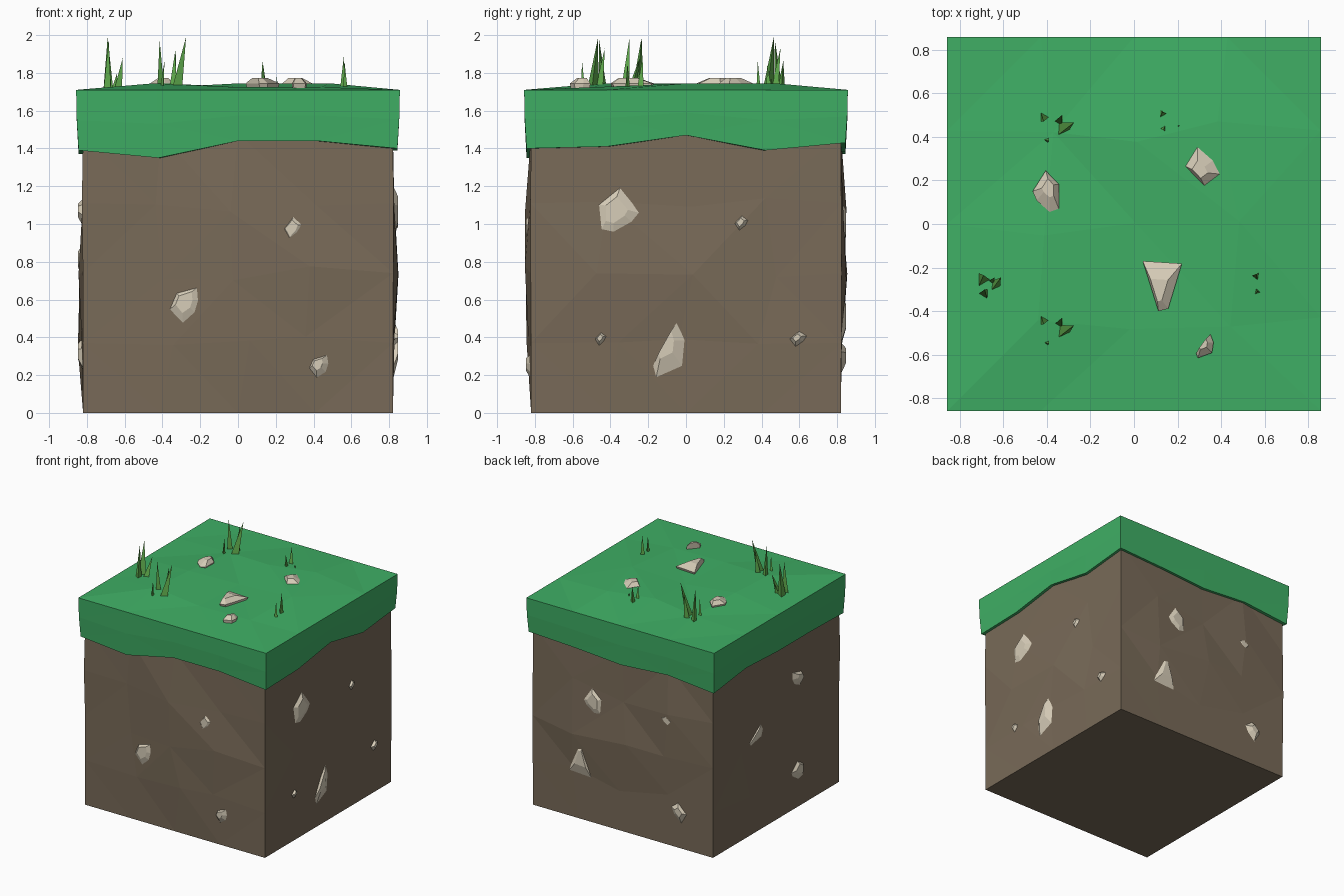
import bpy, bmesh, math, random
from mathutils import Vector

if "Cube" in bpy.data.objects:
    bpy.data.objects.remove(bpy.data.objects["Cube"])

random.seed(7)


def material(name, rgb):
    m = bpy.data.materials.new(name)
    m.diffuse_color = (*rgb, 1)
    m.use_nodes = True
    m.node_tree.nodes["Principled BSDF"].inputs["Base Color"].default_value = m.diffuse_color
    return m


DIRT = material("dirt brown", (0.19, 0.145, 0.098))
GRASS = material("grass green", (0.05, 0.43, 0.13))
BLADE = material("blade green", (0.12, 0.42, 0.075))
ROCK = material("pale stone", (0.68, 0.61, 0.48))


def finish(bm, name, mat):
    bmesh.ops.recalc_face_normals(bm, faces=bm.faces)
    me = bpy.data.meshes.new(name)
    bm.to_mesh(me)
    bm.free()
    me.materials.append(mat)
    ob = bpy.data.objects.new(name, me)
    bpy.context.collection.objects.link(ob)
    return ob


# Dirt block: gridded box with uneven faceted walls, hidden top left open
W, H = 0.82, 1.48
bm = bmesh.new()
bmesh.ops.create_cube(bm, size=2)
bmesh.ops.subdivide_edges(bm, edges=bm.edges[:], cuts=3, use_grid_fill=True)
for v in bm.verts:
    x, y, z = v.co
    v.co = (x * W, y * W, (z + 1) / 2 * H)
    if abs(z) < 0.99:
        on_x, on_y = abs(x) > 0.99, abs(y) > 0.99
        if on_x and on_y:
            push = random.uniform(-0.003, 0.012)
        else:
            push = random.uniform(-0.035, 0.012)
            v.co.z += random.uniform(-0.05, 0.05)
            slide = random.uniform(-0.07, 0.07)
            v.co.x += 0 if on_x else slide
            v.co.y += 0 if on_y else slide
        if on_x:
            v.co.x += math.copysign(push, x)
        if on_y:
            v.co.y += math.copysign(push, y)
top = [f for f in bm.faces if f.calc_center_median().z > H - 0.01]
bmesh.ops.delete(bm, geom=top, context='FACES')
bmesh.ops.triangulate(bm, faces=[f for f in bm.faces if f.calc_center_median().z > 0.01])
finish(bm, "dirt_block", DIRT)

# Grass cap: bumpy top, skirt with a wavy lower edge, narrow lip underneath
G = 0.857
bm = bmesh.new()
grid = {}
for i in range(5):
    for j in range(5):
        inner = 0 < i < 4 and 0 < j < 4
        z = random.choice((1.725, 1.745, 1.76)) if inner else 1.71
        sx, sy = (random.uniform(-0.06, 0.06) if inner else 0 for _ in "ab")
        grid[i, j] = bm.verts.new(((i - 2) / 2 * G + sx, (j - 2) / 2 * G + sy, z))
for i in range(4):
    for j in range(4):
        bm.faces.new((grid[i, j], grid[i + 1, j], grid[i + 1, j + 1], grid[i, j + 1]))
rim = ([(i, 0) for i in range(4)] + [(4, j) for j in range(4)]
       + [(i, 4) for i in range(4, 0, -1)] + [(0, j) for j in range(4, 0, -1)])
# lower edge heights running front, right, back, left
edge = [1.39, 1.35, 1.44, 1.44, 1.40, 1.41, 1.47, 1.39,
        1.43, 1.41, 1.38, 1.41, 1.37, 1.42, 1.40, 1.40]
rings = [[grid[k] for k in rim]]
for scale, blend in ((0.996, 0.5), (0.985, 1), (0.945, 1)):
    ring = []
    for k, z in zip(rim, edge):
        p = grid[k].co
        ring.append(bm.verts.new((p.x * scale, p.y * scale, 1.71 + (z - 1.71) * blend)))
    rings.append(ring)
for a, b in zip(rings, rings[1:]):
    for k in range(16):
        n = (k + 1) % 16
        bm.faces.new((a[k], b[k], b[n], a[n]))
bmesh.ops.triangulate(bm, faces=bm.faces[:])
finish(bm, "grass_cap", GRASS)

# Stones: outline templates in a unit box, hulled into faceted lumps
SHAPES = {
    "chunk": [(-.5, .17), (0, .5), (.5, 0), (.35, -.22), (-.15, -.5), (-.5, -.42)],
    "wedge": [(.32, .5), (.5, .15), (.41, -.28), (-.4, -.5), (-.5, -.3)],
    "gem": [(.05, .5), (.5, .2), (.3, -.15), (-.15, -.5), (-.5, 0)],
    "tri": [(-.1, .5), (.15, .45), (.5, -.45), (-.5, -.5)],
    "lump": [(.45, .5), (.5, .1), (.35, -.25), (-.1, -.5), (-.5, -.1), (-.3, .3)],
}
UP = Vector((0, 0, 1))
X, Y = Vector((1, 0, 0)), Vector((0, 1, 0))
# side: horizontal axis, vertical axis, outward normal, surface distance
SIDES = {"front": (X, UP, -Y, 0.815), "right": (Y, UP, X, 0.815),
         "back": (X, UP, Y, 0.815), "left": (Y, UP, -X, 0.815),
         "top": (X, Y, UP, 1.74)}
# side, shape, centre u, centre v, width, height
STONES = [
    ("front", "lump", -0.27, 0.565, 0.20, 0.25), ("front", "gem", 0.295, 0.96, 0.15, 0.20),
    ("front", "lump", 0.43, 0.245, 0.12, 0.14),
    ("right", "chunk", -0.345, 1.05, 0.26, 0.31), ("right", "wedge", -0.09, 0.335, 0.18, 0.33),
    ("right", "gem", 0.295, 1.0, 0.09, 0.10), ("right", "gem", -0.45, 0.39, 0.07, 0.08),
    ("right", "gem", 0.595, 0.39, 0.10, 0.09),
    ("back", "chunk", 0.28, 0.99, 0.21, 0.27), ("back", "gem", -0.40, 1.02, 0.17, 0.14),
    ("back", "tri", 0.39, 0.49, 0.22, 0.28), ("back", "gem", -0.51, 0.29, 0.15, 0.17),
    ("left", "lump", -0.28, 1.06, 0.16, 0.15), ("left", "wedge", 0.27, 0.80, -0.26, 0.18),
    ("left", "chunk", -0.26, 0.31, 0.19, 0.18),
    ("top", "chunk", -0.405, 0.15, -0.12, 0.19), ("top", "gem", 0.315, 0.265, 0.16, -0.18),
    ("top", "tri", 0.13, -0.285, 0.18, -0.23), ("top", "wedge", 0.325, -0.56, 0.08, 0.11),
]
for n, (side, shape, u, v, w, h) in enumerate(STONES):
    au, av, out, dist = SIDES[side]
    bm = bmesh.new()
    # buried ring, outline at the surface, offset raised crown
    for scale, off, depth in ((0.8, 0, -0.05), (1, 0, 0.004), (0.45, 0.08, 0.033)):
        for a, b in SHAPES[shape]:
            bm.verts.new(au * (u + (a * scale - off) * w) + av * (v + (b * scale + off) * h)
                         + out * (dist + depth))
    res = bmesh.ops.convex_hull(bm, input=bm.verts[:])
    loose = [e for e in res["geom_interior"] if isinstance(e, bmesh.types.BMVert)]
    bmesh.ops.delete(bm, geom=loose, context='VERTS')
    finish(bm, f"{side}_stone_{n}", ROCK)

# Grass blades: leaning three-sided spikes (x, y, lean x, lean y, tip z, radius)
LEFT_TUFT = [(-0.695, -0.255, 0.005, 0.02, 1.99, 0.034), (-0.685, -0.32, 0.0, 0.02, 1.98, 0.026),
             (-0.64, -0.285, 0.03, 0.04, 1.88, 0.026), (-0.65, -0.265, 0.01, 0.02, 1.80, 0.018)]
FOUR_TUFT = [(-0.415, 0.0, 0.0, -0.02, 1.975, 0.024), (-0.34, -0.02, 0.01, 0.03, 1.93, 0.024),
             (-0.33, -0.055, 0.055, 0.03, 1.99, 0.034), (-0.40, -0.105, 0.01, -0.005, 1.86, 0.013)]
SMALL = [(0.13, 0.505, 0.0, 0.01, 1.865, 0.022), (0.135, 0.44, 0.0, -0.01, 1.84, 0.017),
         (0.205, 0.45, 0.0, 0.0, 1.78, 0.008),
         (0.56, -0.24, 0.0, 0.01, 1.885, 0.02), (0.565, -0.31, 0.0, 0.0, 1.85, 0.015)]


def tuft(name, blades, dy=0.0):
    bm = bmesh.new()
    for k, (x, y, lx, ly, tip, r) in enumerate(blades):
        base = [bm.verts.new((x + r * math.cos(t), y + dy + r * math.sin(t), 1.715))
                for t in (k + 2 * math.pi * s / 3 for s in range(3))]
        point = bm.verts.new((x + lx, y + dy + ly, tip))
        bm.faces.new(base)
        for s in range(3):
            bm.faces.new((base[s], base[(s + 1) % 3], point))
    finish(bm, name, BLADE)


tuft("left_grass_tuft", LEFT_TUFT)
tuft("front_grass_tuft", FOUR_TUFT, -0.44)
tuft("back_grass_tuft", FOUR_TUFT, 0.49)
tuft("small_grass_tufts", SMALL)
